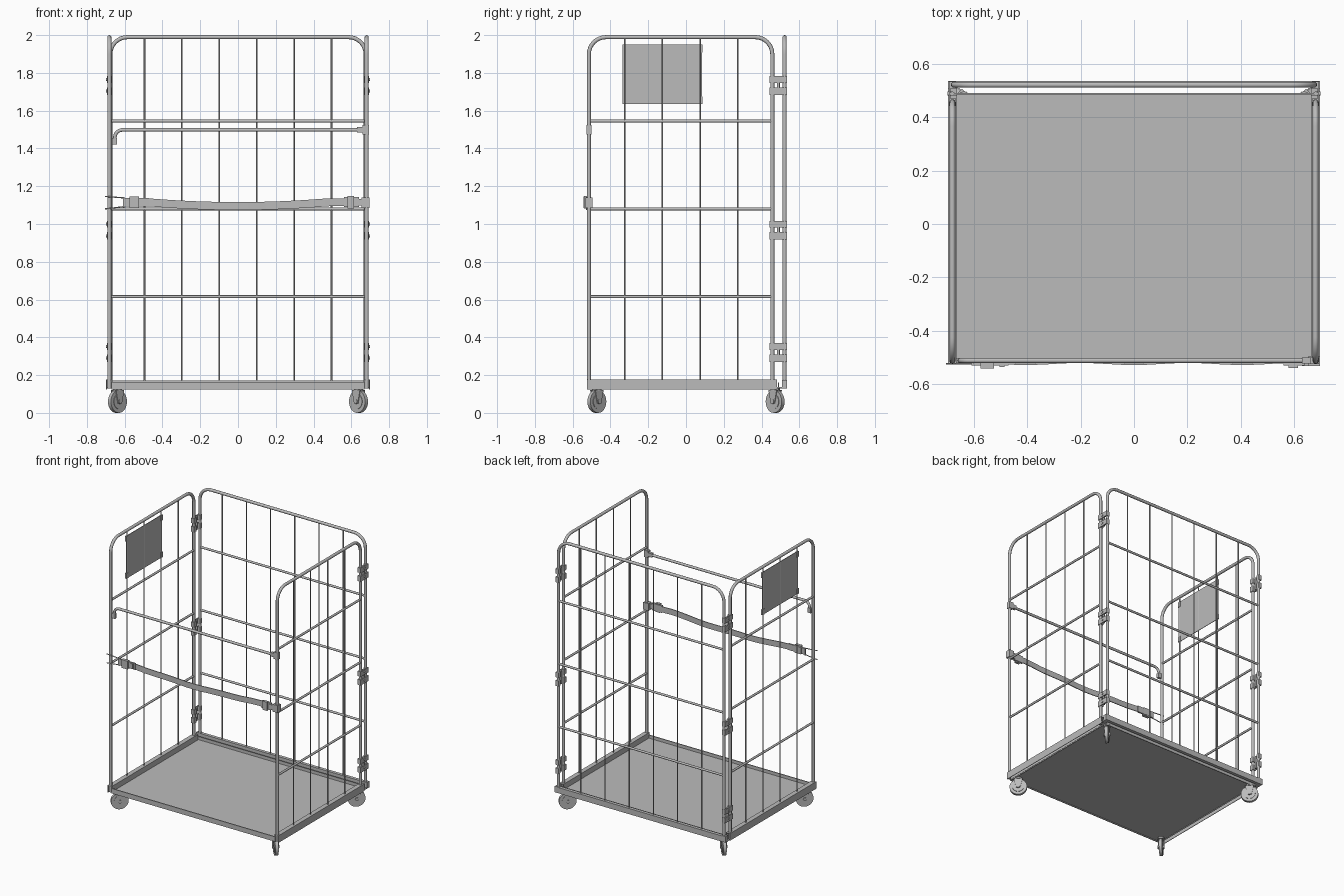
import bpy, bmesh, math
from math import pi, sin, cos
from mathutils import Vector, Matrix

if "Cube" in bpy.data.objects:
    bpy.data.objects.remove(bpy.data.objects["Cube"], do_unlink=True)

steel = bpy.data.materials.new("steel_grey")
steel.use_nodes = True
COLOR = (0.5, 0.5, 0.5, 1)
steel.diffuse_color = COLOR
steel.node_tree.nodes["Principled BSDF"].inputs["Base Color"].default_value = COLOR


def finish(name, bm, smooth=False):
    me = bpy.data.meshes.new(name)
    bmesh.ops.recalc_face_normals(bm, faces=bm.faces)
    bm.to_mesh(me)
    bm.free()
    me.materials.append(steel)
    ob = bpy.data.objects.new(name, me)
    bpy.context.scene.collection.objects.link(ob)
    if smooth:
        bpy.ops.object.select_all(action='DESELECT')
        ob.select_set(True)
        bpy.context.view_layer.objects.active = ob
        bpy.ops.object.shade_smooth_by_angle(angle=math.radians(40))
    return ob


def add_box(bm, lo, hi):
    lo, hi = Vector(lo), Vector(hi)
    m = Matrix.Translation((lo + hi) / 2) @ Matrix.Diagonal((*(hi - lo), 1))
    bmesh.ops.create_cube(bm, size=1, matrix=m)


def boxes(name, pairs):
    bm = bmesh.new()
    for lo, hi in pairs:
        add_box(bm, lo, hi)
    return finish(name, bm)


def add_rod(bm, a, b, r, sides=10):
    a, b = Vector(a), Vector(b)
    d = b - a
    m = Matrix.Translation((a + b) / 2) @ d.to_track_quat('Z', 'Y').to_matrix().to_4x4()
    bmesh.ops.create_cone(bm, cap_ends=True, segments=sides, radius1=r, radius2=r,
                          depth=d.length, matrix=m)


def rods(name, ends, r, sides=10):
    bm = bmesh.new()
    for a, b in ends:
        add_rod(bm, a, b, r, sides)
    return finish(name, bm, True)


def pipe(name, points, r):
    # sweep a round section along a path
    bm = bmesh.new()
    pts = [Vector(p) for p in points]
    rings = []
    side = (pts[1] - pts[0]).cross(pts[-1] - pts[0]).normalized()
    if side.length < 0.5:
        side = (pts[1] - pts[0]).orthogonal().normalized()
    for i, p in enumerate(pts):
        t = (pts[min(i + 1, len(pts) - 1)] - pts[max(i - 1, 0)]).normalized()
        n = t.cross(side).normalized()
        rings.append([bm.verts.new(p + r * (cos(a) * n + sin(a) * side))
                      for a in [k * 2 * pi / 12 for k in range(12)]])
    for p, q in zip(rings, rings[1:]):
        for k in range(12):
            bm.faces.new((p[k], p[k - 1], q[k - 1], q[k]))
    bm.faces.new(rings[0])
    bm.faces.new(rings[-1])
    return finish(name, bm, True)


def hoop(lo, hi, bottom, top, radius):
    # upside-down U with rounded corners
    arc = [k * pi / 16 for k in range(9)]
    left = [(lo + radius * (1 - cos(a)), top - radius * (1 - sin(a))) for a in arc]
    right = [(lo + hi - u, z) for u, z in reversed(left)]
    return [(lo, bottom)] + left + right + [(hi, bottom)]


TUBE, TOP, BASE = 0.0108, 1.989, 0.13
SX, BY = 0.681, 0.522
SHELVES = (0.615, 1.08, 1.545)
BACK_X = [-0.495 + 0.198 * i for i in range(6)]
SIDE_Y = (-0.325, -0.125, 0.075, 0.275)

# deck, front lip and back rail
boxes("deck", [((-0.67, -0.515, 0.13), (0.67, 0.492, 0.137))])
boxes("front_lip", [((-0.67, -0.522, 0.124), (0.67, -0.515, 0.16))])
boxes("deck_back_lip", [((-0.67, 0.486, 0.124), (0.67, 0.492, 0.16))])
boxes("back_rail", [((-0.69, 0.512, 0.13), (0.69, 0.536, 0.172))])

# back frame
pipe("back_frame", [(u, BY, z) for u, z in hoop(-0.676, 0.676, BASE, TOP, 0.09)], TUBE)
rods("back_crossbars", [((-0.676, BY, z), (0.676, BY, z)) for z in SHELVES], 0.008)
rods("back_wires", [((x, BY, 0.16), (x, BY, TOP)) for x in BACK_X], 0.0042, 8)

for s, side in ((1, "left"), (-1, "right")):
    x = s * SX
    # side frame
    pipe(side + "_frame", [(x, u, z) for u, z in hoop(-0.514, 0.457, BASE, TOP, 0.09)], TUBE)
    rods(side + "_crossbars", [((x, -0.51, z), (x, 0.455, z)) for z in SHELVES], 0.008)
    rods(side + "_wires", [((x, y, 0.17), (x, y, TOP)) for y in SIDE_Y], 0.0042, 8)
    # side sill: channel open at the bottom
    a, b = s * 0.664, s * 0.698
    channel = [(a, a + s * 0.004, 0.124), (b - s * 0.004, b, 0.124), (a, b, 0.173)]
    boxes(side + "_sill", [((min(p, q), -0.524, z), (max(p, q), 0.483, 0.177))
                           for p, q, z in channel])
    boxes(side + "_rail_bracket", [((min(a, b), 0.483, 0.13), (max(a, b), 0.536, 0.137)),
                                   ((min(a, b), 0.508, 0.13), (max(a, b), 0.536, 0.175))])
    # hinges
    plates, pins = [], []
    for z in (1.733, 0.967, 0.32):
        for z0, z1 in ((0.014, 0.05), (-0.05, -0.01)):
            plates += [((x - 0.013, 0.442, z + z0), (x + 0.013, 0.47, z + z1)),
                       ((x - 0.013, 0.509, z + z0), (x + 0.013, 0.534, z + z1)),
                       ((x + s * 0.01 - 0.003, 0.465, z + z0),
                        (x + s * 0.01 + 0.003, 0.515, z + z1))]
            zc = z + (z0 + z1) / 2
            pins.append(((x, 0.489, zc), (x + s * 0.018, 0.489, zc)))
        pins.append(((x, 0.489, z - 0.048), (x, 0.489, z + 0.048)))
    boxes(side + "_hinge_plates", plates)
    rods(side + "_hinge_pins", pins, 0.008)

# notice plate with corner clips
boxes("notice_plate", [((-SX - 0.002, -0.335, 1.635), (-SX + 0.002, 0.085, 1.95))])
boxes("plate_clips", [((-SX - 0.006, y - 0.011, z - 0.02), (-SX + 0.006, y + 0.011, z + 0.02))
                      for y in (-0.326, 0.076) for z in (1.656, 1.929)])

# swinging front bar with bent end, pivot and catch
bend = [(-0.612 - 0.04 * sin(a), -0.512, 1.458 + 0.04 * cos(a))
        for a in [k * pi / 12 for k in range(7)]]
pipe("front_bar", [(0.65, -0.512, 1.498)] + bend + [(-0.652, -0.512, 1.425)], 0.0095)
boxes("bar_catch", [((-0.668, -0.522, 1.42), (-0.64, -0.502, 1.455))])
boxes("bar_pivot", [((0.63, -0.523, 1.485), (0.664, -0.501, 1.513)),
                    ((0.66, -0.526, 1.475), (0.694, -0.5, 1.525))])

# sagging strap
bm = bmesh.new()
N = 24
rows = []
for i in range(N + 1):
    t = 2 * i / N - 1
    xx, zz = 0.58 * t, 1.095 + 0.02 * min(1, 1.5 * t * t)
    yy = -0.522 - 0.004 * cos(t * 9)
    rows.append([bm.verts.new((xx, yy + dy, zz + dz))
                 for dy, dz in ((-.003, -.021), (.003, -.021), (.003, .021), (-.003, .021))])
for p, q in zip(rows, rows[1:]):
    for k in range(4):
        bm.faces.new((p[k], p[k - 1], q[k - 1], q[k]))
bm.faces.new(rows[0])
bm.faces.new(rows[-1])
finish("strap", bm, True)

# strap buckle, wire hook and end clamp
boxes("strap_buckle", [((-0.61, -0.53, 1.092), (-0.47, -0.518, 1.138)),
                       ((-0.575, -0.542, 1.085), (-0.525, -0.52, 1.146)),
                       ((-0.505, -0.537, 1.096), (-0.485, -0.52, 1.134))])
rods("strap_hook", [((-0.705, -0.524, 1.146), (-0.6, -0.524, 1.138)),
                    ((-0.705, -0.524, 1.08), (-0.6, -0.524, 1.092)),
                    ((-0.605, -0.524, 1.085), (-0.605, -0.524, 1.143))], 0.0032, 8)
boxes("strap_clamp", [((0.56, -0.53, 1.09), (0.64, -0.515, 1.142)),
                      ((0.58, -0.54, 1.083), (0.615, -0.52, 1.147)),
                      ((0.63, -0.532, 1.097), (0.66, -0.514, 1.133)),
                      ((0.655, -0.532, 1.086), (0.697, -0.496, 1.14))])

# casters, each turned to point along the deck diagonal
for sx, sn in ((1, "left"), (-1, "right")):
    for sy, fn in ((-1, "front"), (1, "back")):
        place = (Matrix.Translation((sx * 0.638, sy * 0.472, 0))
                 @ Matrix.Rotation(math.atan2(sy, sx), 4, 'Z'))
        bm = bmesh.new()
        for r, w in ((0.06, 0.011), (0.04, 0.014), (0.012, 0.024)):
            add_rod(bm, (0, -w, 0.06), (0, w, 0.06), r, 28)
        finish(f"{fn}_{sn}_wheel", bm, True).matrix_world = place
        # fork: tapered cheeks, crown and swivel
        bm = bmesh.new()
        for w in (-0.018, 0.018):
            outline = [(-0.014, 0.05), (0.014, 0.05), (0.03, 0.118), (-0.03, 0.118)]
            face = bm.faces.new([bm.verts.new((u, w - 0.002, z)) for u, z in outline])
            ext = bmesh.ops.extrude_face_region(bm, geom=[face])["geom"]
            bmesh.ops.translate(bm, vec=(0, 0.004, 0),
                                verts=[v for v in ext if isinstance(v, bmesh.types.BMVert)])
        add_box(bm, (-0.03, -0.02, 0.116), (0.03, 0.02, 0.121))
        add_rod(bm, (0, 0, 0.119), (0, 0, 0.132), 0.025, 20)
        finish(f"{fn}_{sn}_fork", bm, True).matrix_world = place
